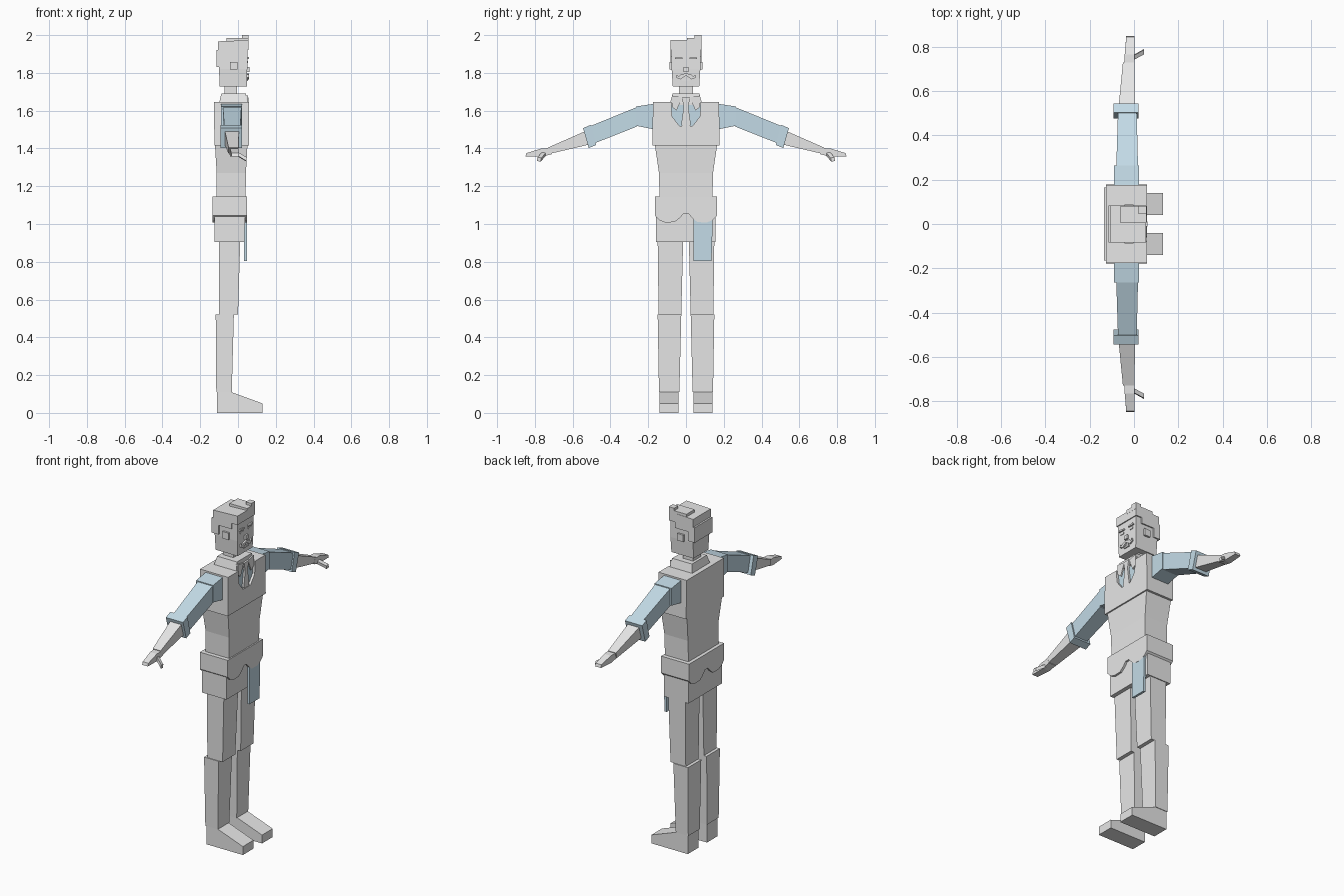
import bpy, bmesh


def material(name, rgb):
    m = bpy.data.materials.new(name)
    m.diffuse_color = (*rgb, 1)
    return m


GREY = material("light grey", (0.8, 0.8, 0.8))
BLUE = material("pale blue", (0.55, 0.71, 0.8))


def loft(name, mat, rings):
    """Closed solid through matching rings of points."""
    bm = bmesh.new()
    vs = [[bm.verts.new(p) for p in r] for r in rings]
    n = len(vs[0])
    bm.faces.new(vs[0])
    bm.faces.new(vs[-1])
    for a, b in zip(vs, vs[1:]):
        for i in range(n):
            j = (i + 1) % n
            bm.faces.new((a[i], a[j], b[j], b[i]))
    bmesh.ops.recalc_face_normals(bm, faces=bm.faces)
    me = bpy.data.meshes.new(name)
    bm.to_mesh(me)
    bm.free()
    me.materials.append(mat)
    ob = bpy.data.objects.new(name, me)
    bpy.context.collection.objects.link(ob)
    return ob


def stack(name, mat, *levels):
    """Upright block; each level is z, x0, x1, y0, y1."""
    return loft(name, mat, [[(a, c, z), (b, c, z), (b, d, z), (a, d, z)]
                            for z, a, b, c, d in levels])


def box(name, mat, x0, x1, y0, y1, z0, z1):
    return stack(name, mat, (z0, x0, x1, y0, y1), (z1, x0, x1, y0, y1))


def plate_x(name, mat, pts, x0, x1):
    """Outline in (y, z) extruded along x."""
    return loft(name, mat, [[(x, y, z) for y, z in pts] for x in (x0, x1)])


def plate_y(name, mat, pts, y0, y1):
    """Outline in (x, z) extruded along y."""
    return loft(name, mat, [[(x, y, z) for x, z in pts] for y in (y0, y1)])


def limb(name, mat, s, *rings):
    """Sideways limb; each ring is x0, x1, (y, z) top, (y, z) bottom."""
    return loft(name, mat, [[(a, s * t[0], t[1]), (b, s * t[0], t[1]),
                             (b, s * u[0], u[1]), (a, s * u[0], u[1])]
                            for a, b, t, u in rings])


def mirrored(pts):
    return pts + [(-y, z) for y, z in reversed(pts)]


# Legs and arms
for s, side in ((1, "left"), (-1, "right")):
    def ys(a, b):
        return (a, b) if s > 0 else (-b, -a)

    plate_y(side + "_shoe", GREY, [(-0.11, 0), (0.13, 0), (0.13, 0.05),
            (-0.035, 0.11), (-0.11, 0.11)], *ys(0.04, 0.14))
    stack(side + "_shin", GREY, (0.11, -0.115, -0.033, *ys(0.035, 0.143)),
          (0.52, -0.118, -0.022, *ys(0.025, 0.15)))
    stack(side + "_thigh", GREY, (0.52, -0.10, 0.0, *ys(0.025, 0.145)),
          (0.92, -0.10, 0.012, *ys(0.015, 0.15)))

    limb(side + "_shoulder", BLUE, s,
         (-0.09, 0.022, (0.165, 1.637), (0.165, 1.50)),
         (-0.09, 0.022, (0.265, 1.622), (0.265, 1.52)))
    limb(side + "_sleeve", BLUE, s,
         (-0.08, 0.018, (0.262, 1.618), (0.262, 1.515)),
         (-0.072, 0.012, (0.515, 1.515), (0.49, 1.425)))
    limb(side + "_cuff", BLUE, s,
         (-0.093, 0.02, (0.503, 1.525), (0.476, 1.418)),
         (-0.093, 0.02, (0.545, 1.508), (0.515, 1.402)))
    limb(side + "_forearm", GREY, s,
         (-0.07, 0.005, (0.525, 1.495), (0.515, 1.42)),
         (-0.05, 0.002, (0.73, 1.405), (0.72, 1.372)))
    limb(side + "_hand", GREY, s,
         (-0.045, 0.003, (0.72, 1.402), (0.71, 1.37)),
         (-0.042, 0.002, (0.765, 1.40), (0.76, 1.357)),
         (-0.035, 0.002, (0.845, 1.375), (0.85, 1.358)))
    # Thumb pointing forward, out and down
    loft(side + "_thumb", GREY,
         [[(x, s * (y + dy), z + dz) for dy, dz in
           ((-0.012, 0.008), (0.008, 0.012), (0.012, -0.008), (-0.008, -0.012))]
          for x, y, z in ((-0.015, 0.745, 1.378), (0.045, 0.778, 1.342))])

# Hips, with a wavy-hemmed band over them
stack("hips", GREY, (0.905, -0.125, 0.035, -0.158, 0.155),
      (1.13, -0.125, 0.037, -0.16, 0.157))
hem = [(0.165, 1.145), (0.165, 1.045), (0.14, 1.02), (0.11, 1.008),
       (0.06, 1.01), (0.035, 1.03), (0.012, 1.055)]
plate_x("hip_band", GREY, mirrored(hem), -0.135, 0.048)
plate_x("hanging_cloth", BLUE, [(0.04, 0.805), (0.135, 0.805),
        (0.142, 1.03), (0.04, 1.03)], 0.033, 0.047)

# Torso
stack("waist", GREY, (1.12, -0.115, 0.04, -0.14, 0.14),
      (1.27, -0.113, 0.042, -0.143, 0.143),
      (1.42, -0.122, 0.05, -0.165, 0.165))
stack("chest", GREY, (1.415, -0.125, 0.04, -0.178, 0.178),
      (1.645, -0.127, 0.04, -0.175, 0.175))
front = [(0.178, 1.415), (0.175, 1.645), (0.078, 1.645),
         (0.074, 1.57), (0.035, 1.52)]
plate_x("chest_front", GREY, mirrored(front), 0.04, 0.058)

# Shirt, tie and collar
plate_x("shirt_front", BLUE, mirrored([(0.078, 1.63), (0.076, 1.57),
        (0.037, 1.518)]), 0.038, 0.044)
plate_x("tie", GREY, mirrored([(0.022, 1.67), (0.012, 1.62),
        (0.025, 1.53), (0.022, 1.52)]), 0.04, 0.056)
for s, side in ((1, "left"), (-1, "right")):
    plate_x(side + "_collar_flap", GREY,
            [(s * y, z) for y, z in ((0.02, 1.67), (0.075, 1.68), (0.075, 1.62),
                                     (0.05, 1.60))], 0.04, 0.052)
stack("collar", GREY, (1.64, -0.1, 0.048, -0.085, 0.085),
      (1.692, -0.088, 0.042, -0.07, 0.07))

# Head
box("neck", GREY, -0.072, -0.005, -0.036, 0.036, 1.68, 1.745)
stack("head", GREY, (1.728, -0.098, 0.047, -0.07, 0.07),
      (1.82, -0.1, 0.049, -0.076, 0.076), (1.955, -0.1, 0.049, -0.076, 0.076))
plate_y("hair", GREY, [(-0.105, 1.967), (0.055, 1.973), (0.055, 1.92),
        (0.015, 1.92), (0.015, 1.885), (-0.07, 1.885), (-0.07, 1.83),
        (-0.115, 1.83), (-0.115, 1.92), (-0.105, 1.92)], -0.083, 0.083)
box("quiff_base", GREY, -0.06, 0.056, 0.005, 0.082, 1.96, 1.985)
box("quiff_tip", GREY, 0.02, 0.056, 0.045, 0.082, 1.975, 2.0)
box("nose", GREY, 0.04, 0.06, -0.012, 0.012, 1.805, 1.83)
box("mouth", GREY, 0.04, 0.054, -0.02, 0.02, 1.757, 1.767)
for s, side in ((1, "left"), (-1, "right")):
    def feature(name, pts, x1):
        plate_x(side + name, GREY, [(s * y, z) for y, z in pts], 0.04, x1)

    feature("_eyebrow", ((0.018, 1.873), (0.06, 1.873), (0.055, 1.885),
                         (0.018, 1.88)), 0.057)
    feature("_eye", ((0.025, 1.853), (0.052, 1.853), (0.052, 1.864),
                     (0.025, 1.864)), 0.053)
    feature("_moustache", ((0.0, 1.798), (0.03, 1.79), (0.038, 1.78),
                           (0.048, 1.792), (0.052, 1.775), (0.03, 1.766),
                           (0.0, 1.785)), 0.057)
    box(side + "_ear", GREY, -0.042, -0.003, *sorted((s * 0.07, s * 0.087)),
        1.817, 1.858)
